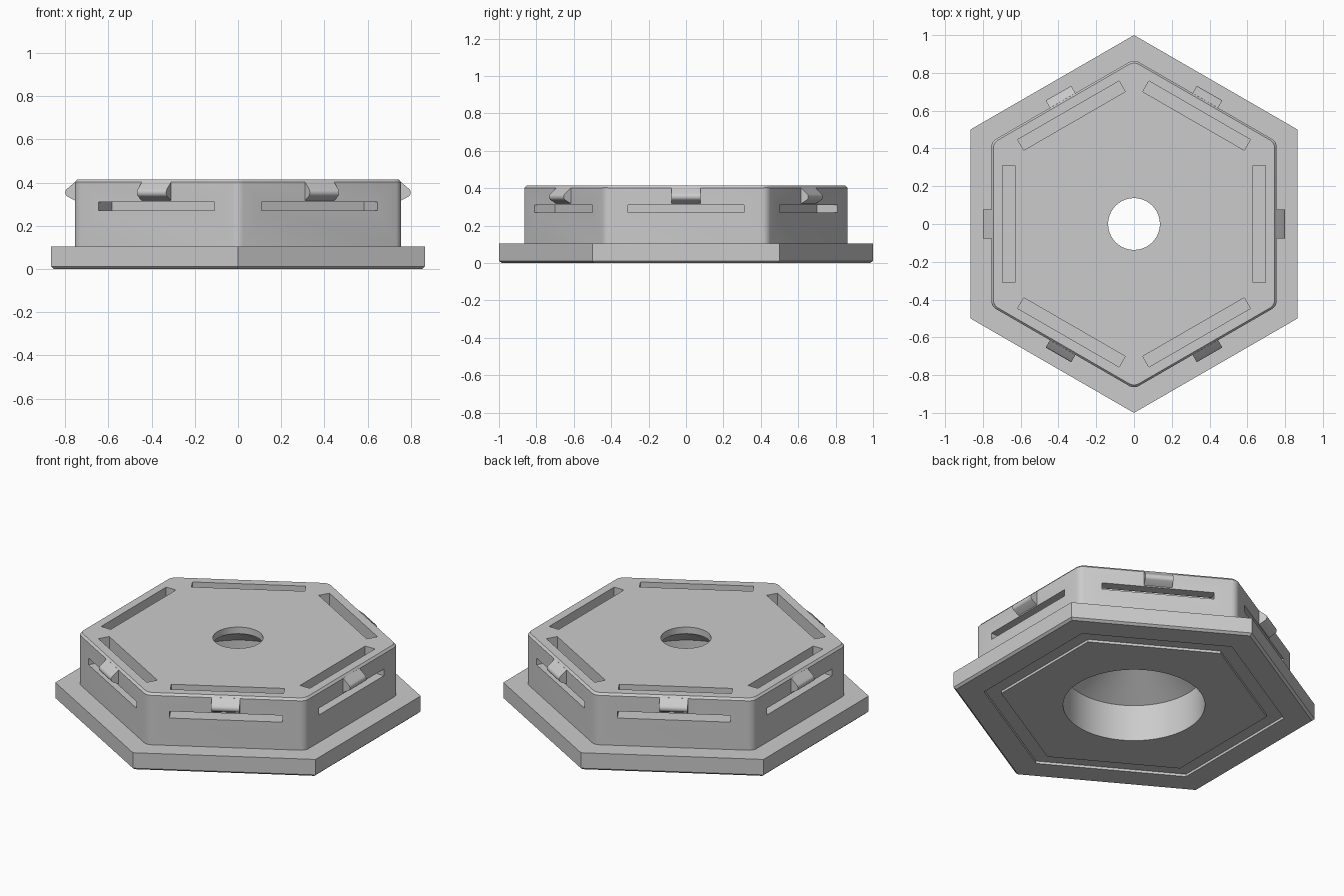
import bpy
import bmesh
from math import pi, cos, sin, radians
from mathutils import Matrix

cube = bpy.data.objects.get("Cube")
if cube:
    bpy.data.objects.remove(cube, do_unlink=True)

grey = bpy.data.materials.new("plain_grey")
grey.use_nodes = True
colour = (0.6, 0.6, 0.6, 1)
grey.diffuse_color = colour
grey.node_tree.nodes["Principled BSDF"].inputs["Base Color"].default_value = colour


def finish(name, bm):
    bmesh.ops.recalc_face_normals(bm, faces=bm.faces)
    mesh = bpy.data.meshes.new(name)
    bm.to_mesh(mesh)
    bm.free()
    mesh.materials.append(grey)
    obj = bpy.data.objects.new(name, mesh)
    bpy.context.collection.objects.link(obj)
    return obj


def activate(obj):
    bpy.ops.object.select_all(action='DESELECT')
    obj.select_set(True)
    bpy.context.view_layer.objects.active = obj


def loft(name, sides, profile, ring=False, corner=0):
    """Stack polygons of (radius, z); ring closes the profile on itself."""
    bm = bmesh.new()
    loops = []
    for r, z in profile:
        angles = [radians(30) + 2 * pi * i / sides for i in range(sides)]
        loops.append([bm.verts.new((r * cos(a), r * sin(a), z)) for a in angles])
    pairs = list(zip(loops, loops[1:]))
    if ring:
        pairs.append((loops[-1], loops[0]))
    else:
        bm.faces.new(loops[0])
        bm.faces.new(loops[-1])
    for a, b in pairs:
        for i in range(sides):
            j = (i + 1) % sides
            bm.faces.new((a[i], a[j], b[j], b[i]))
    if corner:
        bmesh.ops.recalc_face_normals(bm, faces=bm.faces)
        upright = [e for e in bm.edges
                   if abs(e.verts[0].co.z - e.verts[1].co.z) > 0.001]
        bmesh.ops.bevel(bm, geom=upright, offset=corner, segments=4,
                        profile=0.5, affect='EDGES')
    return finish(name, bm)


def six_bars(name, profile, half_length):
    """Extrude an (outward, z) profile along each of the six sides."""
    bm = bmesh.new()
    for k in range(6):
        turn = Matrix.Rotation(k * pi / 3, 3, 'Z')
        ends = []
        for y in (-half_length, half_length):
            vs = [bm.verts.new((x, y, z)) for x, z in profile]
            for v in vs:
                v.co = turn @ v.co
            bm.faces.new(vs)
            ends.append(vs)
        a, b = ends
        n = len(profile)
        for i in range(n):
            j = (i + 1) % n
            bm.faces.new((a[i], a[j], b[j], b[i]))
    return finish(name, bm)


def cut(obj, cutter):
    cutter.hide_render = True
    mod = obj.modifiers.new("cut", 'BOOLEAN')
    mod.operation = 'DIFFERENCE'
    mod.solver = 'EXACT'
    mod.object = cutter
    activate(obj)
    bpy.ops.object.modifier_apply(modifier=mod.name)


# Flange and raised hexagonal body
base = loft("base_flange", 6, [(0.985, 0), (1, 0.012), (1, 0.105)][:3])
body = loft("hexagonal_body", 6, [(0.872, 0.105), (0.872, 0.403), (0.86, 0.415)],
            corner=0.026)

# Stepped bore: wide below, coned up to a small top hole
bore = loft("bore_cutter", 64, [(0.387, -0.1), (0.387, 0.22), (0.137, 0.375), (0.137, 0.5)])
cut(base, bore)
cut(body, bore)

# Shallow hexagonal groove under the flange
groove = loft("groove_cutter", 6,
              [(0.735, -0.1), (0.83, -0.1), (0.83, 0.015), (0.735, 0.015)], ring=True)
cut(base, groove)

# L-shaped slots joining the top face to each side
slots = six_bars("slot_cutter", [(0.63, 0.27), (0.85, 0.27), (0.85, 0.31),
                                 (0.695, 0.31), (0.695, 0.5), (0.63, 0.5)], 0.31)
cut(body, slots)

for helper in (bore, groove, slots):
    bpy.data.objects.remove(helper, do_unlink=True)

# Snap clips with rounded noses, one per side
nose = [(0.778 + 0.022 * cos(a), 0.354 + 0.022 * sin(a))
        for a in (radians(-50 + 100 * i / 8) for i in range(9))]
clips = six_bars("snap_clips", [(0.74, 0.317), (0.755, 0.317)] + nose
                 + [(0.755, 0.403), (0.74, 0.403)], 0.078)

for obj in (base, body, clips):
    activate(obj)
    bpy.ops.object.shade_smooth_by_angle(angle=radians(25))
